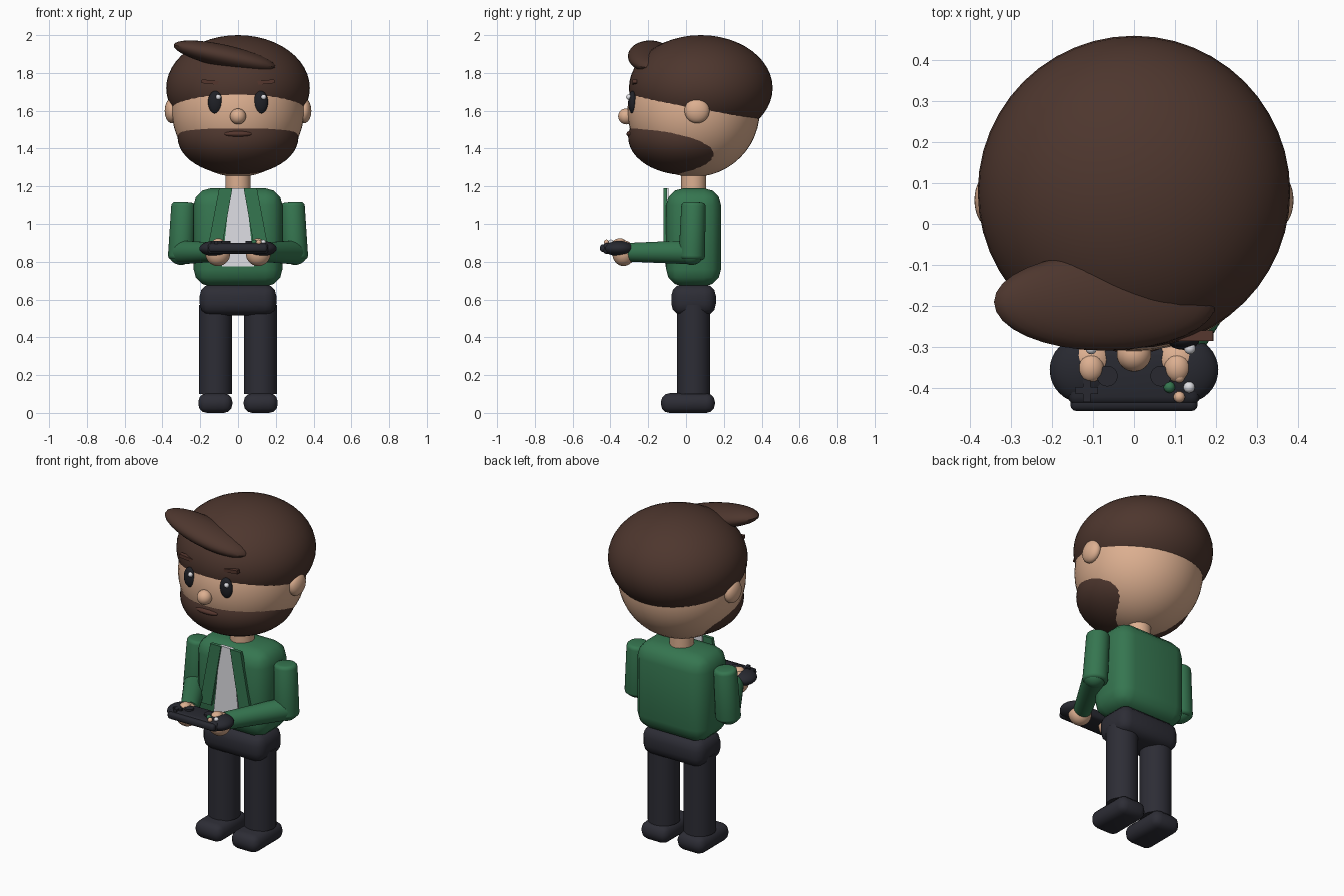
import bpy, bmesh
from math import radians
from mathutils import Vector

cube = bpy.data.objects.get("Cube")
if cube:
    bpy.data.objects.remove(cube, do_unlink=True)


def material(name, rgb):
    m = bpy.data.materials.new(name)
    m.use_nodes = True
    m.diffuse_color = (*rgb, 1)
    m.node_tree.nodes["Principled BSDF"].inputs["Base Color"].default_value = (*rgb, 1)
    return m


skin = material("skin", (0.72, 0.43, 0.28))
brown = material("hair brown", (0.075, 0.037, 0.027))
lip = material("lip brown", (0.09, 0.037, 0.027))
green = material("jacket green", (0.036, 0.18, 0.08))
white = material("shirt white", (0.74, 0.74, 0.78))
navy = material("trouser charcoal", (0.026, 0.026, 0.036))
black = material("eye black", (0.014, 0.015, 0.02))
dark = material("gamepad dark", (0.021, 0.022, 0.03))


def finish(name, mat, smooth=True):
    ob = bpy.context.object
    ob.name = ob.data.name = name
    ob.data.materials.append(mat)
    if smooth:
        bpy.ops.object.shade_smooth_by_angle(angle=radians(35))
    return ob


def ball(name, mat, loc, size, rot=(0, 0, 0), seg=32):
    bpy.ops.mesh.primitive_uv_sphere_add(segments=seg, ring_count=seg // 2,
                                         location=loc, rotation=rot)
    bpy.context.object.scale = size
    bpy.ops.object.transform_apply(location=False, rotation=False)
    return finish(name, mat)


def block(name, mat, loc, dims, bevel=0.0, rot=(0, 0, 0), seg=3):
    bpy.ops.mesh.primitive_cube_add(size=1, location=loc, rotation=rot)
    ob = bpy.context.object
    ob.scale = dims
    bpy.ops.object.transform_apply(location=False, rotation=False)
    if bevel:
        mod = ob.modifiers.new("rounded", 'BEVEL')
        mod.width, mod.segments = bevel, seg
        bpy.ops.object.modifier_apply(modifier=mod.name)
    return finish(name, mat)


def limb(name, mat, a, b, r1, r2=None, bevel=0.0):
    a, b = Vector(a), Vector(b)
    bpy.ops.mesh.primitive_cone_add(vertices=32, radius1=r1, radius2=r2 or r1,
                                    depth=(b - a).length, location=(a + b) / 2)
    ob = bpy.context.object
    ob.rotation_euler = (b - a).to_track_quat('Z', 'Y').to_euler()
    if bevel:
        mod = ob.modifiers.new("rounded", 'BEVEL')
        mod.width, mod.segments = bevel, 3
        mod.limit_method, mod.angle_limit = 'ANGLE', radians(50)
        bpy.ops.object.modifier_apply(modifier=mod.name)
    return finish(name, mat)


def plate(name, mat, outline, y, depth):
    # Flat panel drawn in the x-z plane and given a thickness
    bm = bmesh.new()
    face = bm.faces.new([bm.verts.new((x, y, z)) for x, z in outline])
    out = bmesh.ops.extrude_face_region(bm, geom=[face])
    moved = [v for v in out["geom"] if isinstance(v, bmesh.types.BMVert)]
    bmesh.ops.translate(bm, verts=moved, vec=(0, depth, 0))
    bmesh.ops.recalc_face_normals(bm, faces=bm.faces)
    mesh = bpy.data.meshes.new(name)
    bm.to_mesh(mesh)
    bm.free()
    ob = bpy.data.objects.new(name, mesh)
    mesh.materials.append(mat)
    bpy.context.collection.objects.link(ob)


MID = 0.04  # depth of the body axis

# Head, hair and beard
ball("head", skin, (0, MID, 1.6), (0.35, 0.35, 0.35), seg=48)
ball("hair", brown, (0, 0.078, 1.72), (0.38, 0.38, 0.28), seg=48)
ball("fringe", brown, (-0.07, -0.19, 1.888), (0.277, 0.118, 0.06), (0, radians(12.5), 0))
ball("beard", brown, (0, 0, 1.46), (0.32, 0.306, 0.2), seg=48)
ball("nose", skin, (0, -0.317, 1.57), (0.042, 0.042, 0.042))
ball("mouth", lip, (0, -0.29, 1.477), (0.075, 0.025, 0.017))
limb("neck", skin, (0, MID, 1.13), (0, MID, 1.3), 0.067)

# Torso, shirt and hips
block("jacket", green, (0, MID, 0.93), (0.47, 0.29, 0.52), 0.09)
block("hips", navy, (0, MID, 0.598), (0.405, 0.235, 0.165), 0.06)
plate("shirt_panel", white, [(-0.04, 1.19), (0.04, 1.19), (0.085, 0.775), (-0.085, 0.775)],
      -0.112, 0.02)

for side, s in (("left", 1), ("right", -1)):
    # Face details
    ball(side + "_ear", skin, (s * 0.35, 0.058, 1.6), (0.038, 0.066, 0.066))
    ball(side + "_eye", black, (s * 0.12, -0.282, 1.645), (0.039, 0.024, 0.06))
    ball(side + "_eye_shine", white, (s * 0.12 + 0.016, -0.303, 1.672), (0.014,) * 3, seg=16)
    block(side + "_eyebrow", lip, (s * 0.133, -0.272, 1.75), (0.12, 0.025, 0.02), 0,
          (0, radians(-6 * s), 0))

    # Jacket lapel
    plate(side + "_lapel", green,
          [(s * 0.03, 1.19), (s * 0.1, 1.19), (s * 0.17, 0.82), (s * 0.095, 0.82)], -0.12, 0.02)

    # Arm and hand
    elbow = (s * 0.302, 0.03, 0.85)
    wrist = (s * 0.12, -0.29, 0.85)
    limb(side + "_upper_arm", green, (s * 0.302, 0.03, 0.81), (s * 0.288, MID, 1.115),
         0.07, 0.064, 0.02)
    ball(side + "_elbow", green, elbow, (0.067,) * 3)
    limb(side + "_forearm", green, elbow, wrist, 0.064, 0.05)
    ball(side + "_hand", skin, (s * 0.107, -0.33, 0.845), (0.066, 0.06, 0.068))
    ball(side + "_thumb", skin, (s * 0.105, -0.35, 0.897), (0.032, 0.036, 0.027), seg=24)

    # Leg and shoe
    limb(side + "_leg", navy, (s * 0.119, MID, 0.1), (s * 0.119, MID, 0.57), 0.088)
    block(side + "_shoe", navy, (s * 0.12, 0.01, 0.052), (0.18, 0.285, 0.104), 0.045)

    # Gamepad grip and stick
    ball(side + "_grip", dark, (s * 0.125, -0.355, 0.87), (0.08, 0.08, 0.04))
    limb(side + "_stick", dark, (s * 0.065, -0.37, 0.88), (s * 0.065, -0.37, 0.91), 0.025)

# Gamepad body, shoulder bar and controls
block("gamepad_body", dark, (0, -0.37, 0.87), (0.32, 0.14, 0.058), 0.02)
block("shoulder_bar", dark, (0, -0.437, 0.872), (0.31, 0.036, 0.04), 0.015)
for name, dims in (("pad_across", (0.055, 0.018, 0.02)), ("pad_along", (0.018, 0.055, 0.02))):
    block(name, dark, (-0.115, -0.405, 0.9), dims)
for name, mat, dx, dy in (("button_near", skin, 0, -1), ("button_far", skin, 0, 1),
                          ("button_inner", green, -1, 0), ("button_outer", white, 1, 0)):
    ball(name, mat, (0.11 + dx * 0.024, -0.397 + dy * 0.024, 0.903), (0.014,) * 3, seg=16)
